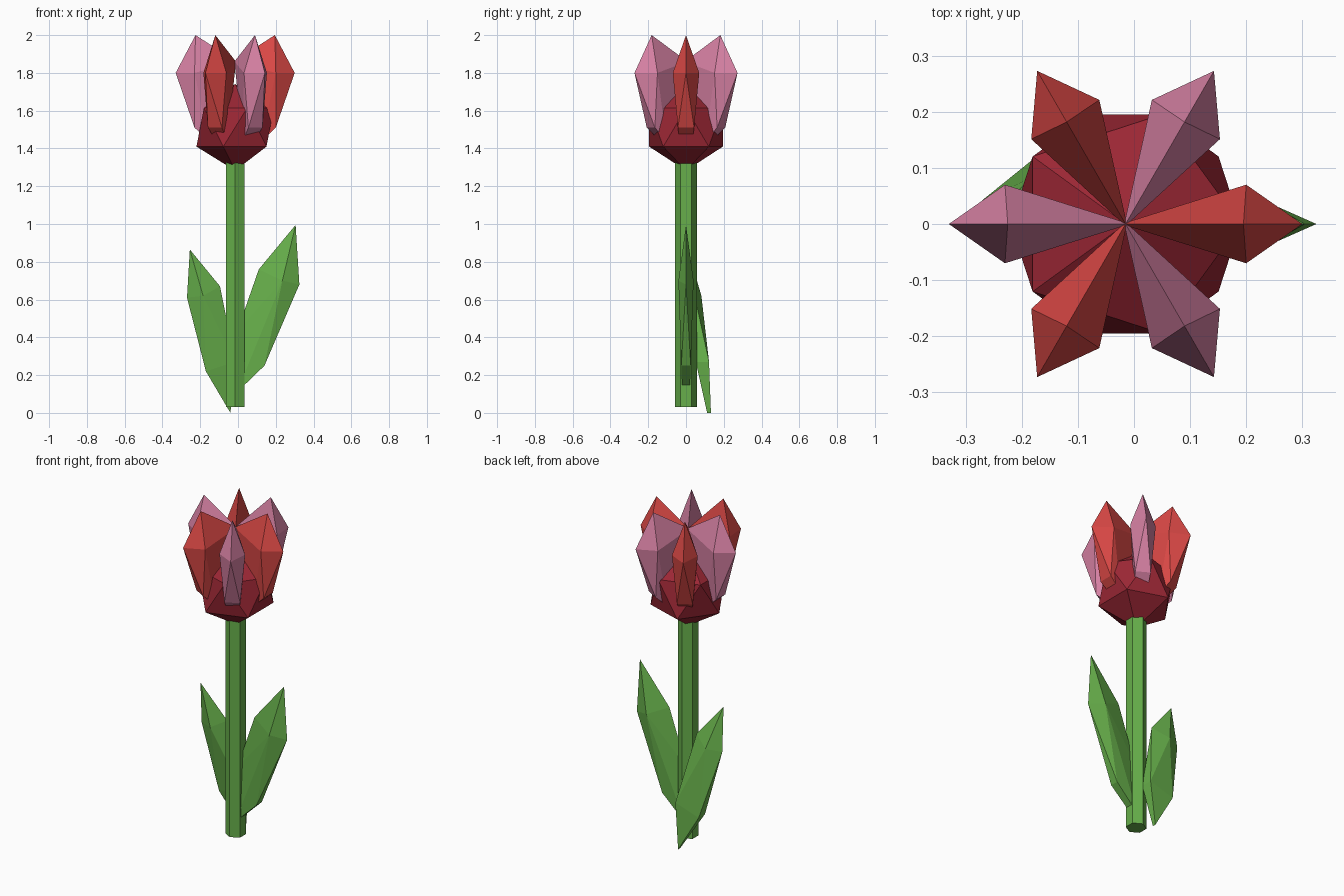
import bpy, bmesh, math
from mathutils import Matrix, Vector

cube = bpy.data.objects.get("Cube")
if cube:
    bpy.data.objects.remove(cube, do_unlink=True)

AXIS_X = -0.015  # the stem stands slightly off centre


def material(name, rgb):
    m = bpy.data.materials.new(name)
    m.use_nodes = True
    m.diffuse_color = (*rgb, 1)
    bsdf = next(n for n in m.node_tree.nodes if n.type == 'BSDF_PRINCIPLED')
    bsdf.inputs["Base Color"].default_value = (*rgb, 1)
    return m


green = material("leaf green", (0.135, 0.43, 0.07))
red = material("petal red", (0.70, 0.065, 0.06))
pink = material("petal pink", (0.68, 0.22, 0.37))
dark_red = material("cup dark red", (0.33, 0.02, 0.035))


def finish(name, bm, mat):
    bmesh.ops.recalc_face_normals(bm, faces=bm.faces)
    mesh = bpy.data.meshes.new(name)
    bm.to_mesh(mesh)
    bm.free()
    mesh.materials.append(mat)
    ob = bpy.data.objects.new(name, mesh)
    bpy.context.collection.objects.link(ob)
    return ob


def blade(name, outline, mat, angle=0, lean=lambda z: 0):
    """Faceted blade: hull of (distance out, half width, height) points."""
    bm = bmesh.new()
    turn = Matrix.Rotation(angle, 3, 'Z')
    for out, half, z in outline:
        for side in ((-1, 1) if half else (0,)):
            p = turn @ Vector((out, side * half, z))
            bm.verts.new(p + Vector((AXIS_X, lean(z), 0)))
    result = bmesh.ops.convex_hull(bm, input=bm.verts)
    spare = {v for v in result["geom_interior"] if isinstance(v, bmesh.types.BMVert)}
    bmesh.ops.delete(bm, geom=list(spare), context='VERTS')
    return finish(name, bm, mat)


# Six-sided stem, with a corner facing the front
bm = bmesh.new()
bmesh.ops.create_cone(bm, cap_ends=True, segments=6, radius1=0.057, radius2=0.057, depth=1.32,
                      matrix=Matrix.Translation((AXIS_X, 0, 0.69)))
stem = finish("stem", bm, green)

# Twenty-sided flower cup with a corner of its lower ring towards -x
bm = bmesh.new()
bmesh.ops.create_icosphere(bm, subdivisions=1, radius=0.229)
low = min((v for v in bm.verts if -0.2 < v.co.z < 0), key=lambda v: v.co.x)
spin = math.pi - math.atan2(low.co.y, low.co.x)
bm.transform(Matrix.Translation((AXIS_X, 0, 1.512)) @ Matrix.Rotation(spin, 4, 'Z'))
cup = finish("flower_cup", bm, dark_red)

# Petals, alternating red and pink around the cup
petal = [(0.21, 0, 2.0), (0.315, 0, 1.8), (0.215, 0.07, 1.8), (-0.008, 0, 1.86),
         (0.215, 0.043, 1.51), (0.14, 0.035, 1.44)]
for i in range(6):
    blade(f"petal_{i + 1}", petal, pink if i % 2 else red, math.radians(60 * i))

# Tall leaf on the +x side
tall = [(0.32, 0, 0.995), (0.34, 0, 0.68), (0.25, 0.04, 0.70), (0.125, 0, 0.76),
        (0.155, 0.025, 0.25), (0.01, 0, 0.43), (0.01, 0.02, 0.11)]
blade("tall_leaf", tall, green)

# Short leaf on the -x side, its foot behind the stem
short = [(0.24, 0, 0.865), (0.255, 0, 0.61), (0.17, 0.04, 0.62), (0.08, 0, 0.67),
         (0.155, 0.03, 0.22), (0.0, 0.035, 0.27), (0.025, 0.01, 0.0)]
blade("short_leaf", short, green, math.pi, lambda z: 0.122 - 0.13 * z)
